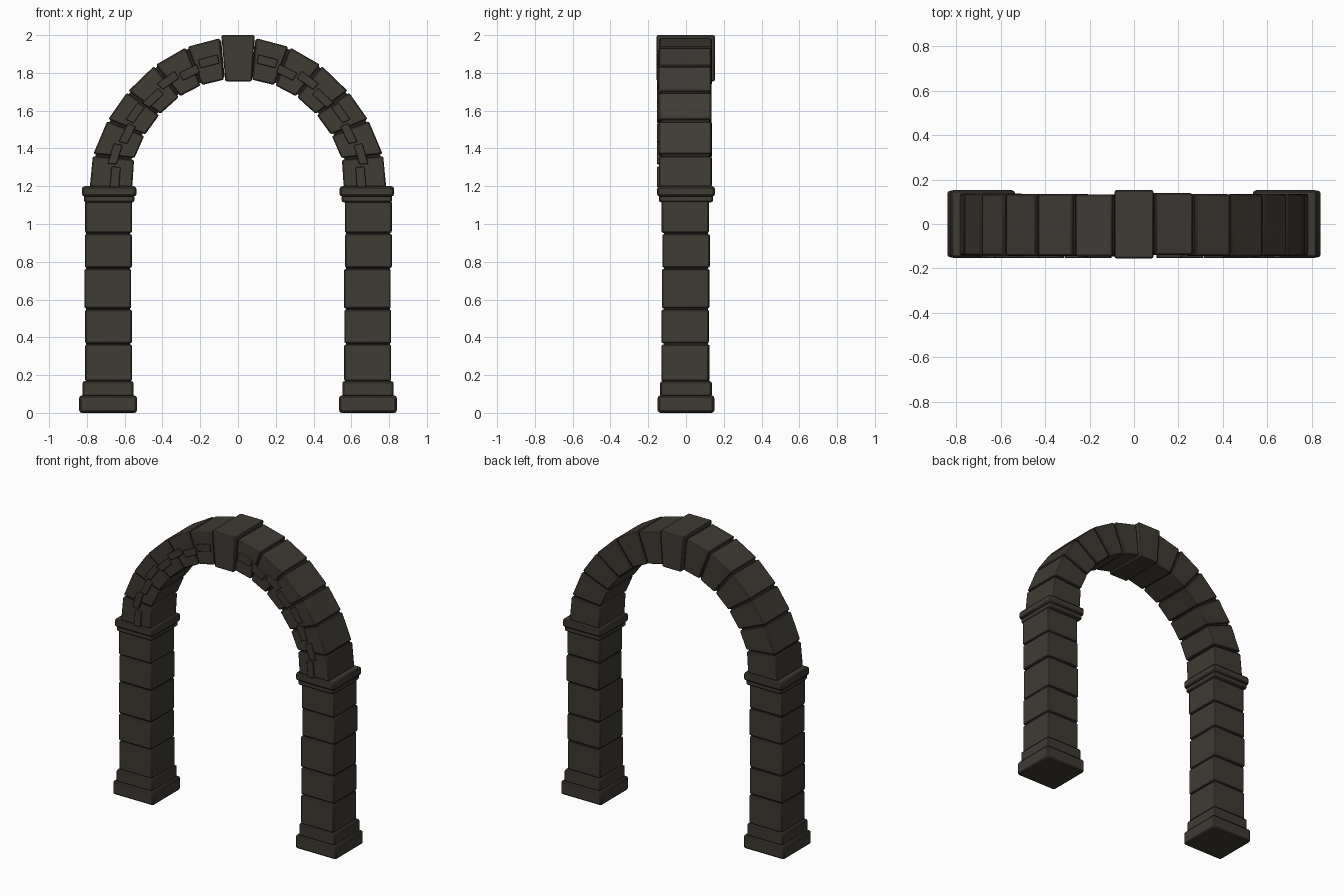
import bpy, bmesh, random
from mathutils import Vector

random.seed(4)
if "Cube" in bpy.data.objects:
    bpy.data.objects.remove(bpy.data.objects["Cube"])


def material(name, rgb):
    m = bpy.data.materials.new(name)
    m.use_nodes = True
    m.diffuse_color = (*rgb, 1)
    m.node_tree.nodes["Principled BSDF"].inputs["Base Color"].default_value = (*rgb, 1)
    return m


STONE = material("dark_stone", (0.050, 0.043, 0.034))
EDGE = material("worn_dark_edge", (0.022, 0.019, 0.015))


def prism(name, outline, y0, y1, bevel=0.008):
    """Extrude an x-z outline from y0 to y1 and round its edges."""
    bm = bmesh.new()
    front = bm.faces.new([bm.verts.new((x, y0, z)) for x, z in outline])
    ext = bmesh.ops.extrude_face_region(bm, geom=[front])["geom"]
    for v in ext:
        if isinstance(v, bmesh.types.BMVert):
            v.co.y = y1
    bmesh.ops.recalc_face_normals(bm, faces=bm.faces)
    mesh = bpy.data.meshes.new(name)
    bm.to_mesh(mesh)
    bm.free()
    ob = bpy.data.objects.new(name, mesh)
    bpy.context.collection.objects.link(ob)
    mesh.materials.append(STONE)
    mesh.materials.append(EDGE)
    if bevel:
        mod = ob.modifiers.new("rounded_edges", "BEVEL")
        mod.width = bevel
        mod.segments = 2
        mod.material = 1
    else:
        for p in mesh.polygons:
            p.material_index = 1
    return ob


def box(name, x0, x1, y0, y1, z0, z1, bevel=0.008):
    return prism(name, [(x0, z0), (x1, z0), (x1, z1), (x0, z1)], y0, y1, bevel)


def jitter(a=0.004):
    return random.uniform(-a, a)


# Joints of the arch, from springing to keystone: outer and inner ends
OUTER = [Vector(p) for p in ((.785, 1.19), (.768, 1.365), (.69, 1.55), (.585, 1.70),
                             (.44, 1.84), (.272, 1.937), (.09, 1.985))]
INNER = [Vector(p) for p in ((.56, 1.19), (.55, 1.345), (.495, 1.47), (.415, 1.58),
                             (.31, 1.675), (.195, 1.735), (.07, 1.765))]
COURSES = [0.165, 0.365, 0.55, 0.765, 0.95, 1.125]


def arch_point(t, r):
    """Point at joint position t, r = 0 inside and 1 outside."""
    i = min(int(t), len(OUTER) - 2)
    f = t - i
    return INNER[i].lerp(INNER[i + 1], f).lerp(OUTER[i].lerp(OUTER[i + 1], f), r)


for side, s in (("left", 1), ("right", -1)):
    def sx(points):
        return [(s * p[0], p[1]) for p in points]

    def centred(name, half_x, half_y, z0, z1, bevel, cx=0.688):
        return box(side + name, s * cx - half_x, s * cx + half_x, -half_y, half_y, z0, z1, bevel)

    # Plinth and capital
    centred("_plinth", 0.153, 0.15, 0, 0.092, 0.014)
    centred("_plinth_step", 0.136, 0.137, 0.085, 0.168, 0.012)
    centred("_capital_neck", 0.133, 0.143, 1.115, 1.152, 0.010, 0.682)
    centred("_capital", 0.144, 0.153, 1.145, 1.20, 0.014, 0.682)

    # Column of blocks around a mortar core
    centred("_column_mortar", 0.116, 0.116, 0.1, 1.15, 0)
    for i, (a, b) in enumerate(zip(COURSES, COURSES[1:])):
        cx, dy = s * 0.688 + jitter(), -0.002 + jitter()
        box(f"{side}_column_block_{i + 1}", cx - 0.124, cx + 0.124, dy - 0.125, dy + 0.125,
            a + 0.003, b - 0.003, 0.009)

    # Wedge-shaped arch blocks
    for i in range(len(OUTER) - 1):
        gap = 0.035
        quad = [arch_point(i + gap, 0), arch_point(i + gap, 1),
                arch_point(i + 1 - gap, 1), arch_point(i + 1 - gap, 0)]
        dy = jitter(0.003)
        prism(f"{side}_arch_block_{i + 1}", sx(quad), -0.143 + dy, 0.136 + dy, 0.009)
    n = len(OUTER)
    band = [arch_point(i, 0.06) for i in range(n)] + [arch_point(i, 0.94) for i in reversed(range(n))]
    prism(side + "_arch_mortar", sx(band), -0.13, 0.124, 0)

    # Staggered trim stones along the front of the arch
    count = 8
    for k in range(count):
        t0 = k * 5.9 / count + 0.03
        t1 = t0 + 0.66
        r = 0.47 + (0.05 if k % 2 else -0.05)
        trim = [arch_point(t0, r - 0.11), arch_point(t0, r + 0.11),
                arch_point(t1, r + 0.11), arch_point(t1, r - 0.11)]
        prism(f"{side}_trim_stone_{k + 1}", sx(trim), -0.154, -0.13, 0.005)

# Keystone
prism("keystone", [(-.067, 1.755), (.073, 1.755), (.088, 2.0), (-.088, 2.0)], -0.155, 0.153, 0.008)

# Smooth rounded edges, flat faces
for ob in list(bpy.context.scene.objects):
    if ob.type == "MESH":
        ob.select_set(True)
        bpy.context.view_layer.objects.active = ob
bpy.ops.object.shade_smooth_by_angle(angle=0.6)
